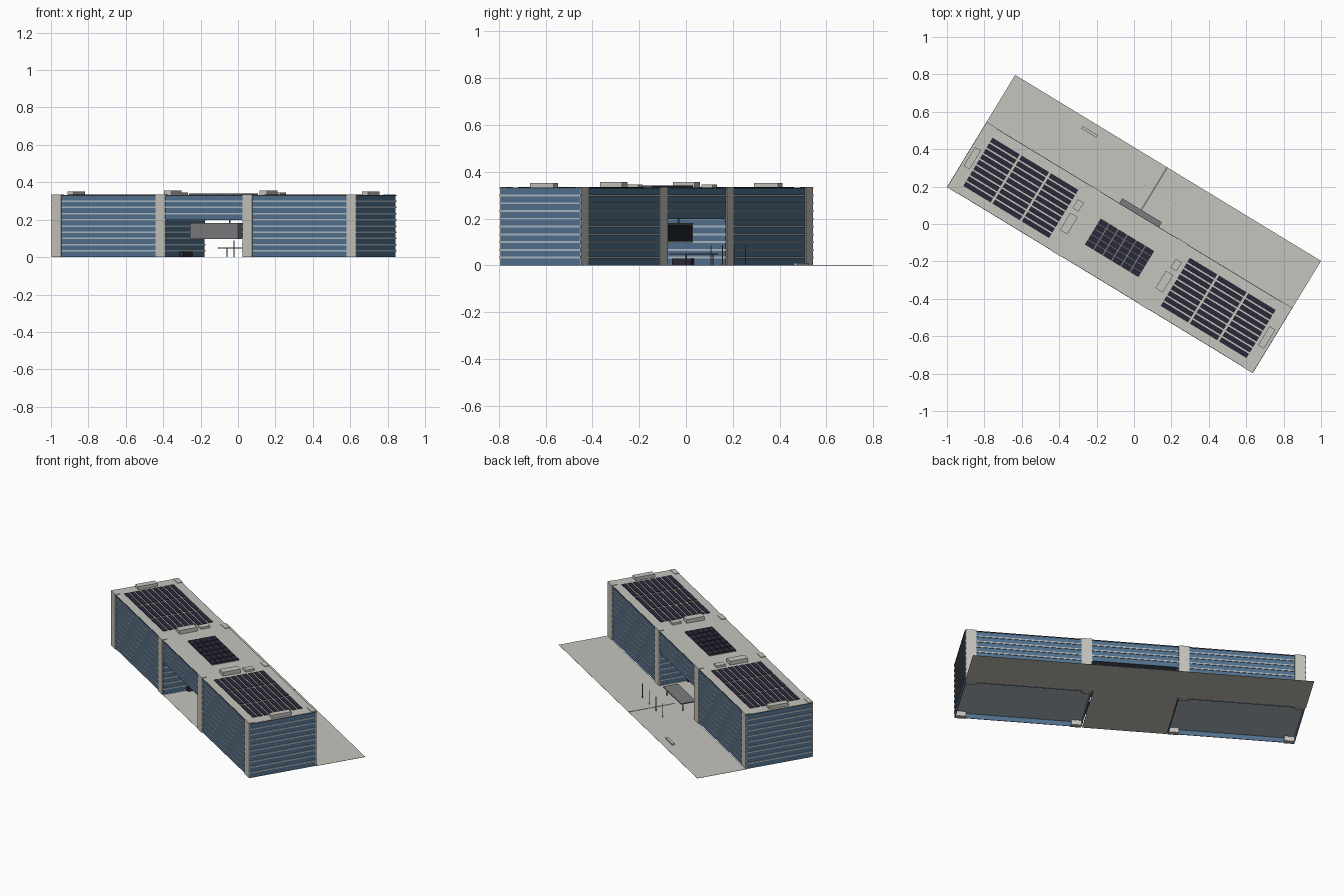
import bpy, bmesh, math
from mathutils import Matrix, Vector

cube = bpy.data.objects.get("Cube")
if cube:
    bpy.data.objects.remove(cube, do_unlink=True)

TURN = math.radians(-31.3)   # whole site is turned on the grid


def material(name, rgb):
    m = bpy.data.materials.new(name)
    m.use_nodes = True
    m.diffuse_color = (*rgb, 1)
    m.node_tree.nodes["Principled BSDF"].inputs["Base Color"].default_value = (*rgb, 1)
    return m


GLASS = material("blue glass", (0.085, 0.165, 0.27))
SLAB = material("pale slab", (0.43, 0.49, 0.54))
STONE = material("beige concrete", (0.56, 0.55, 0.505))
SOLAR = material("dark solar panel", (0.023, 0.022, 0.04))
GREY = material("grey metal", (0.2, 0.2, 0.21))
DARK = material("dark screen", (0.015, 0.016, 0.022))
RIM = material("dark slate", (0.06, 0.075, 0.095))


def boxes(name, mat, spans):
    """One object from boxes given as (u0, u1, v0, v1, z0, z1)."""
    bm = bmesh.new()
    for u0, u1, v0, v1, z0, z1 in spans:
        mid = Vector((u0 + u1, v0 + v1, z0 + z1)) / 2
        size = Matrix.Diagonal((abs(u1 - u0), abs(v1 - v0), z1 - z0, 1))
        bmesh.ops.create_cube(bm, size=1, matrix=Matrix.Translation(mid) @ size)
    me = bpy.data.meshes.new(name)
    bm.to_mesh(me)
    bm.free()
    me.materials.append(mat)
    ob = bpy.data.objects.new(name, me)
    ob.rotation_euler.z = TURN
    bpy.context.scene.collection.objects.link(ob)
    return ob


def mirrored(spans):
    return spans + [(-b, -a, *rest) for a, b, *rest in spans]


# Main dimensions
END, INNER = 0.957, 0.238
FRONT, BACK, PLAZA = -0.35, 0.055, 0.351
FLOOR, LEVELS, ROOF = 0.0332, 10, 0.332
BRIDGE = 0.2
LIP, WALL = 0.004, 0.003
U0, U1, V0, V1 = INNER + LIP, END - LIP, FRONT + LIP, BACK - LIP   # wing glass outline

# Glazed wings above the ground storey, and the bridge between them
boxes("wing_glass", GLASS, mirrored([(U0, U1, V0, V1, FLOOR, ROOF - 0.004)]))
boxes("bridge_glass", GLASS, [(-U0, U0, V0, V1, BRIDGE, ROOF - 0.004)])
boxes("bridge_ceiling", RIM, [(-U0, U0, V0, V1, BRIDGE - 0.002, BRIDGE)])

# Ground storey is a thin shell, open underneath
boxes("ground_walls", GLASS, mirrored([
    (U0, U1, V0, V0 + WALL, 0, FLOOR), (U0, U1, V1 - WALL, V1, 0, FLOOR),
    (U0, U0 + WALL, V0, V1, 0, FLOOR), (U1 - WALL, U1, V0, V1, 0, FLOOR)]))

# Floor edge ledges
ledges, bridge_ledges = [], []
for i in range(1, LEVELS):
    z = i * FLOOR
    ledges += mirrored([(INNER, END, FRONT, BACK, z - 0.004, z + 0.004)])
    if z > BRIDGE + 0.01:
        bridge_ledges.append((-INNER, INNER, FRONT, BACK, z - 0.004, z + 0.004))
boxes("wing_ledges", SLAB, ledges)
boxes("bridge_ledges", SLAB, bridge_ledges)

# Pillars on both long faces, set just behind the end glazing
pillars = []
for v0, v1 in ((FRONT - 0.002, FRONT + 0.028), (BACK - 0.028, BACK + 0.002)):
    pillars += mirrored([(0.893, U1 - 0.001, v0, v1, 0, 0.336),
                         (U0 + 0.001, 0.302, v0, v1, 0, 0.336)])
boxes("pillars", STONE, pillars)

# Roof with thin dark rim
boxes("roof_rim", RIM, [(-END, END, FRONT, BACK, ROOF - 0.004, ROOF)])
boxes("roof_deck", STONE,
      [(-END + 0.003, END - 0.003, FRONT + 0.003, BACK - 0.003, ROOF - 0.003, ROOF + 0.001)])


def grid(u0, u1, v0, v1, cols, rows, gap_u, gap_v, z0, z1):
    du, dv = (u1 - u0) / cols, (v1 - v0) / rows
    return [(u0 + c * du + gap_u / 2, u0 + (c + 1) * du - gap_u / 2,
             v0 + r * dv + gap_v / 2, v0 + (r + 1) * dv - gap_v / 2, z0, z1)
            for c in range(cols) for r in range(rows)]


# Solar arrays on the wings and the raised one on the bridge
boxes("wing_solar_panels", SOLAR,
      mirrored(grid(0.343, 0.892, -0.304, 0.005, 3, 9, 0.012, 0.008, ROOF, ROOF + 0.004)))
boxes("bridge_solar_frame", GREY, [(-0.168, 0.168, -0.23, -0.068, ROOF, 0.337)])
boxes("bridge_solar_panels", SOLAR,
      grid(-0.17, 0.17, -0.232, -0.066, 6, 5, 0.006, 0.003, 0.336, 0.341))

# Rooftop plant boxes
boxes("roof_units", STONE, mirrored([
    (0.903, 0.94, -0.208, -0.09, ROOF, 0.352),
    (0.276, 0.322, -0.233, -0.125, ROOF, 0.356),
    (0.288, 0.325, -0.098, -0.043, ROOF, 0.345)]))

# Plaza and passage ground
boxes("plaza", STONE, [(-END, END, BACK, PLAZA, 0, 0.001),
                       (-INNER, INNER, FRONT, BACK, 0, 0.001)])
boxes("plaza_path", GREY, [(-0.01, -0.001, BACK + 0.02, PLAZA, 0.001, 0.002)])
boxes("plaza_bench", STONE, [(-0.505, -0.412, 0.29, 0.305, 0.001, 0.01)])

# Entrance doors on the passage walls
boxes("entrance_doors", SOLAR,
      mirrored([(INNER - 0.018, INNER + 0.005, -0.205, -0.108, 0.001, 0.03)]))

# Hanging display inside the passage
boxes("display_case", GREY, [(-0.208, 0.09, -0.15, -0.092, 0.097, 0.182)])
boxes("display_screen", DARK, [(-0.198, 0.08, -0.093, -0.09, 0.104, 0.175)])
boxes("display_hangers", GREY,
      [(u, u + 0.006, -0.124, -0.118, 0.18, BRIDGE) for u in (-0.14, 0.02)])

# Low entrance canopy on slim posts
boxes("canopy_top", GREY, [(-0.125, 0.123, -0.005, 0.085, 0.046, 0.052)])
boxes("canopy_posts", RIM,
      [(u, u + 0.004, 0.066, 0.07, 0.001, 0.047) for u in (-0.113, 0.108)])

# Row of slim posts on the plaza
posts = [-0.15 + i * 0.094 for i in range(4)]
boxes("plaza_posts", GREY,
      [(u - 0.0015, u + 0.0015, 0.2045, 0.2075, 0.001, 0.088) for u in posts])
